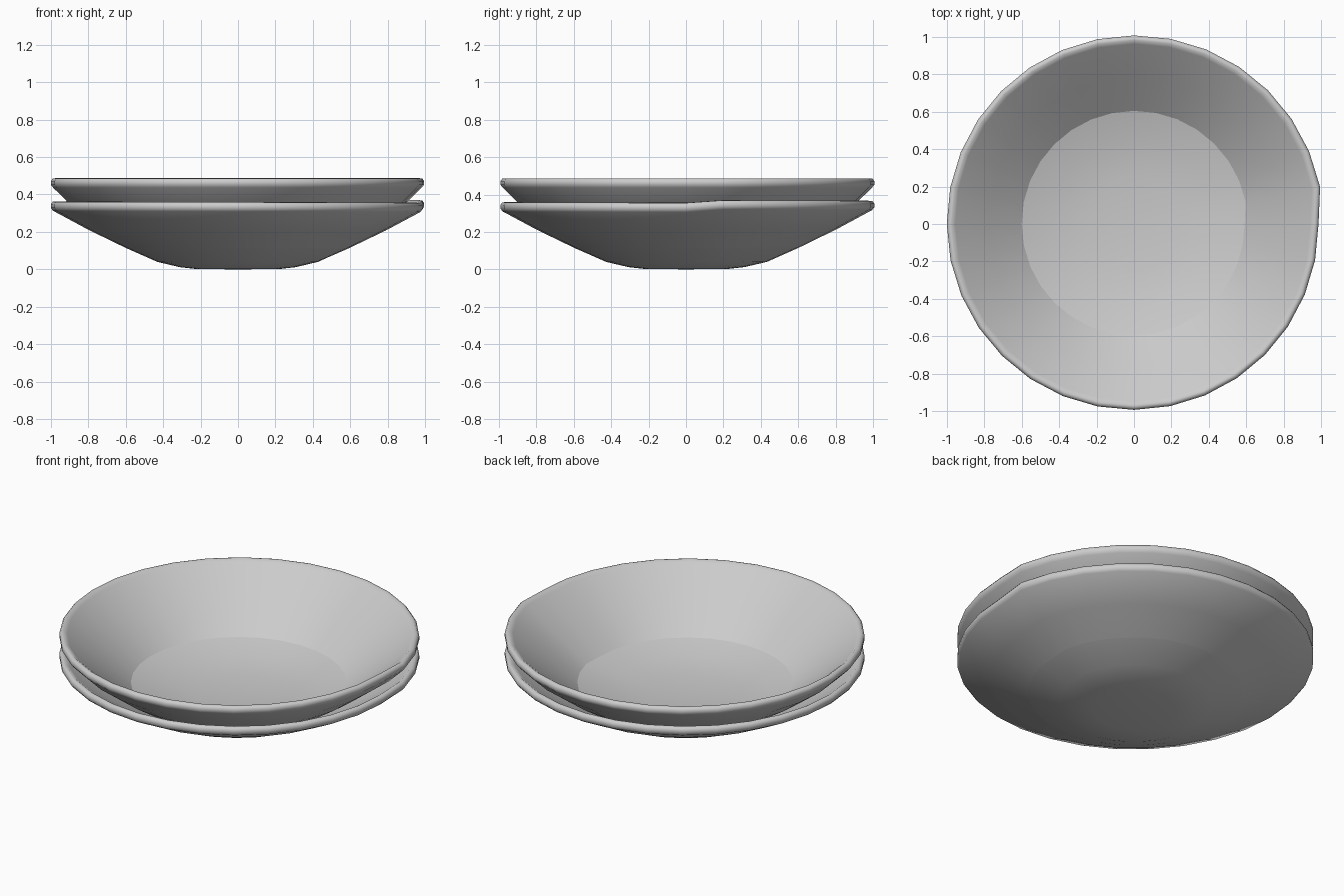
import bpy, bmesh, math

if "Cube" in bpy.data.objects:
    bpy.data.objects.remove(bpy.data.objects["Cube"])

SEG = 32
CREASE = 0.6  # radius where the sloping wall meets the floor


def lathe(name, profile, lift):
    """Revolve a (r, z) profile; the radius drifts slightly round the turn."""
    bm = bmesh.new()
    rings = []
    for r, z in profile:
        if r == 0:
            rings.append([bm.verts.new((0, 0, z))] * SEG)
            continue
        ring = []
        for i in range(SEG):
            a = 2 * math.pi * i / SEG
            t = ((i - 1) % SEG) / (SEG - 1)
            q = r * (1.013 - 0.028 * t)
            dz = lift * (0.5 - t) * max(0, (r - 0.4) / 0.6)
            ring.append(bm.verts.new((q * math.cos(a), q * math.sin(a), z + dz)))
        rings.append(ring)
    for a, b in zip(rings, rings[1:]):
        for i in range(SEG):
            j = (i + 1) % SEG
            bm.faces.new(list(dict.fromkeys([a[i], a[j], b[j], b[i]])))
    # sharp line around the floor
    for (r, _), ring in zip(profile, rings):
        if r == CREASE:
            for i in range(SEG):
                bm.edges.get((ring[i], ring[(i + 1) % SEG])).smooth = False
    bmesh.ops.recalc_face_normals(bm, faces=bm.faces)
    me = bpy.data.meshes.new(name)
    bm.to_mesh(me)
    bm.free()
    ob = bpy.data.objects.new(name, me)
    bpy.context.collection.objects.link(ob)
    bpy.ops.object.select_all(action='DESELECT')
    bpy.context.view_layer.objects.active = ob
    ob.select_set(True)
    bpy.ops.object.shade_smooth_by_angle(angle=math.radians(60))
    return ob


# rounded lip shared by both dishes, measured down from the rim top
def lip(top):
    return [(0.988, top - 0.05), (1.0, top - 0.035), (1.0, top - 0.015),
            (0.99, top - 0.002), (0.975, top), (0.955, top - 0.015)]


# lower shallow dish
lathe("lower_dish",
      [(0, 0), (0.23, 0.003), (0.31, 0.012), (0.43, 0.04), (CREASE, 0.115), (0.8, 0.212)]
      + lip(0.363)
      + [(0.8, 0.25), (CREASE, 0.14), (0.43, 0.075), (0.3, 0.045), (0, 0.035)],
      0.014)

# upper deeper dish nested inside
lathe("upper_dish",
      [(0, 0.07), (0.3, 0.085), (0.45, 0.11), (CREASE, 0.145), (0.78, 0.262), (0.91, 0.36)]
      + lip(0.487)
      + [(0.78, 0.325), (CREASE, 0.178), (0.45, 0.137), (0.25, 0.112), (0, 0.105)],
      0.0)
